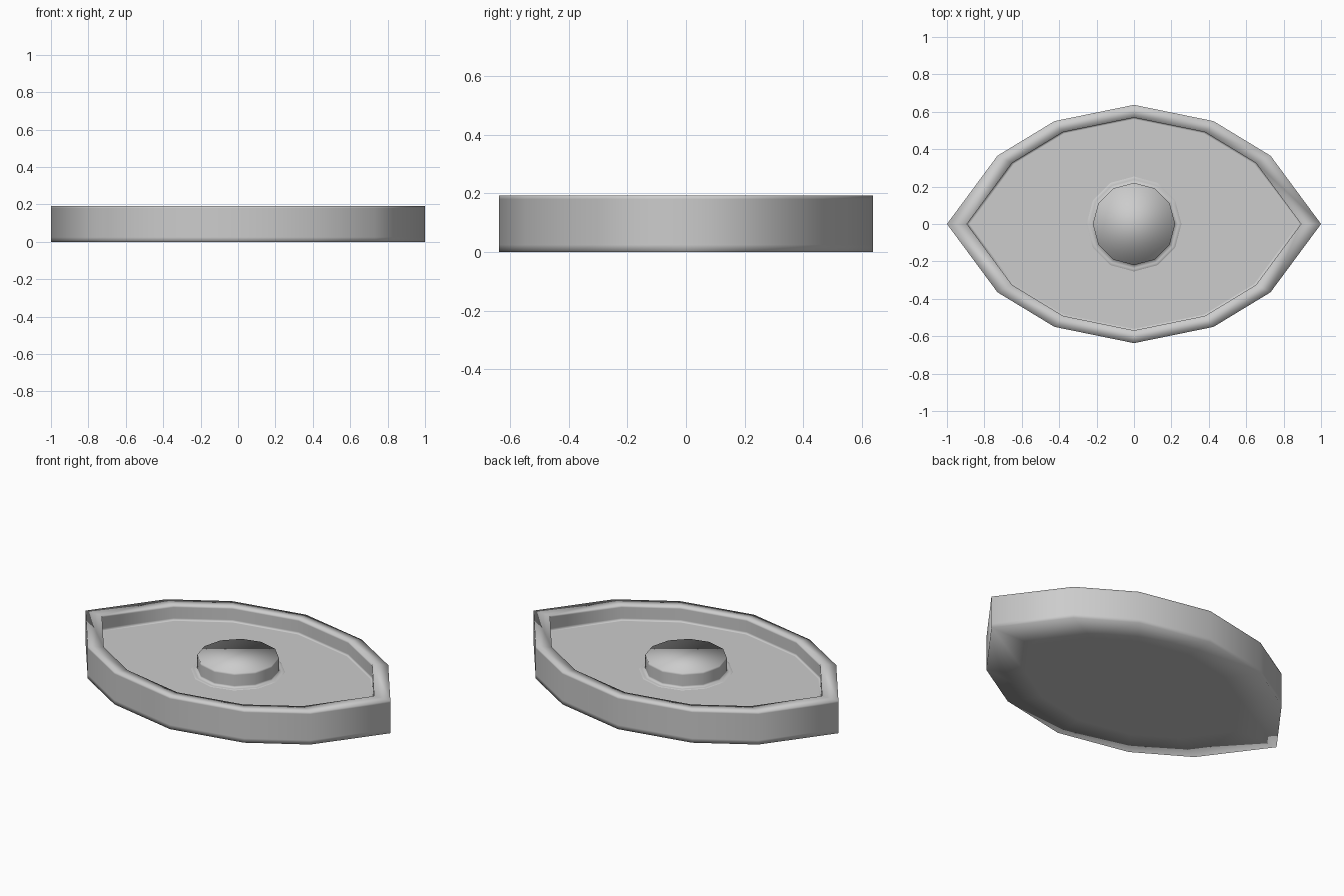
import bpy, bmesh
from math import cos, sin, pi

cube = bpy.data.objects.get("Cube")
if cube:
    bpy.data.objects.remove(cube, do_unlink=True)

grey = bpy.data.materials.new("light_grey")
grey.use_nodes = True
grey.diffuse_color = (0.604, 0.604, 0.604, 1)
grey.node_tree.nodes["Principled BSDF"].inputs["Base Color"].default_value = (0.604, 0.604, 0.604, 1)


def loft(name, outline, rings):
    """Skin scaled copies of an outline, each ring given as (scale, z), and cap both ends."""
    bm = bmesh.new()
    loops = [[bm.verts.new((x * s, y * s, z)) for x, y in outline] for s, z in rings]
    n = len(outline)
    for low, high in zip(loops, loops[1:]):
        for i in range(n):
            j = (i + 1) % n
            bm.faces.new((low[i], low[j], high[j], high[i]))
    bm.faces.new(loops[0][::-1])
    bm.faces.new(loops[-1])
    for face in bm.faces:
        face.smooth = True
    mesh = bpy.data.meshes.new(name)
    bm.to_mesh(mesh)
    bm.free()
    mesh.materials.append(grey)
    obj = bpy.data.objects.new(name, mesh)
    bpy.context.collection.objects.link(obj)


# Pointed oval outline, mirrored from one quarter
quarter = [(1, 0), (0.73, 0.365), (0.425, 0.55), (0, 0.637)]
half = quarter + [(-x, y) for x, y in quarter[-2::-1]]
outline = half + [(x, -y) for x, y in half[-2:0:-1]]

TOP, FLOOR, LIP = 0.192, 0.104, 0.893

# Tray: underside, outer wall, lip, inner wall and floor, with tight support rings
loft("tray", outline, [
    (0.72, 0), (1, 0), (1, 0.025), (1, TOP - 0.012), (1, TOP),
    (LIP, TOP), (LIP, TOP - 0.012), (LIP, FLOOR + 0.012), (LIP, FLOOR), (LIP - 0.015, FLOOR),
])

# Round centre knob with a thin skirt on the floor and a softly shaded flat cap
circle = [(0.22 * cos(i * pi / 6), 0.22 * sin(i * pi / 6)) for i in range(12)]
loft("centre_knob", circle, [
    (1.3, FLOOR - 0.002), (1.08, FLOOR + 0.001), (1, FLOOR + 0.001),
    (1, FLOOR + 0.012), (1, TOP - 0.014), (1, TOP - 0.002),
])
